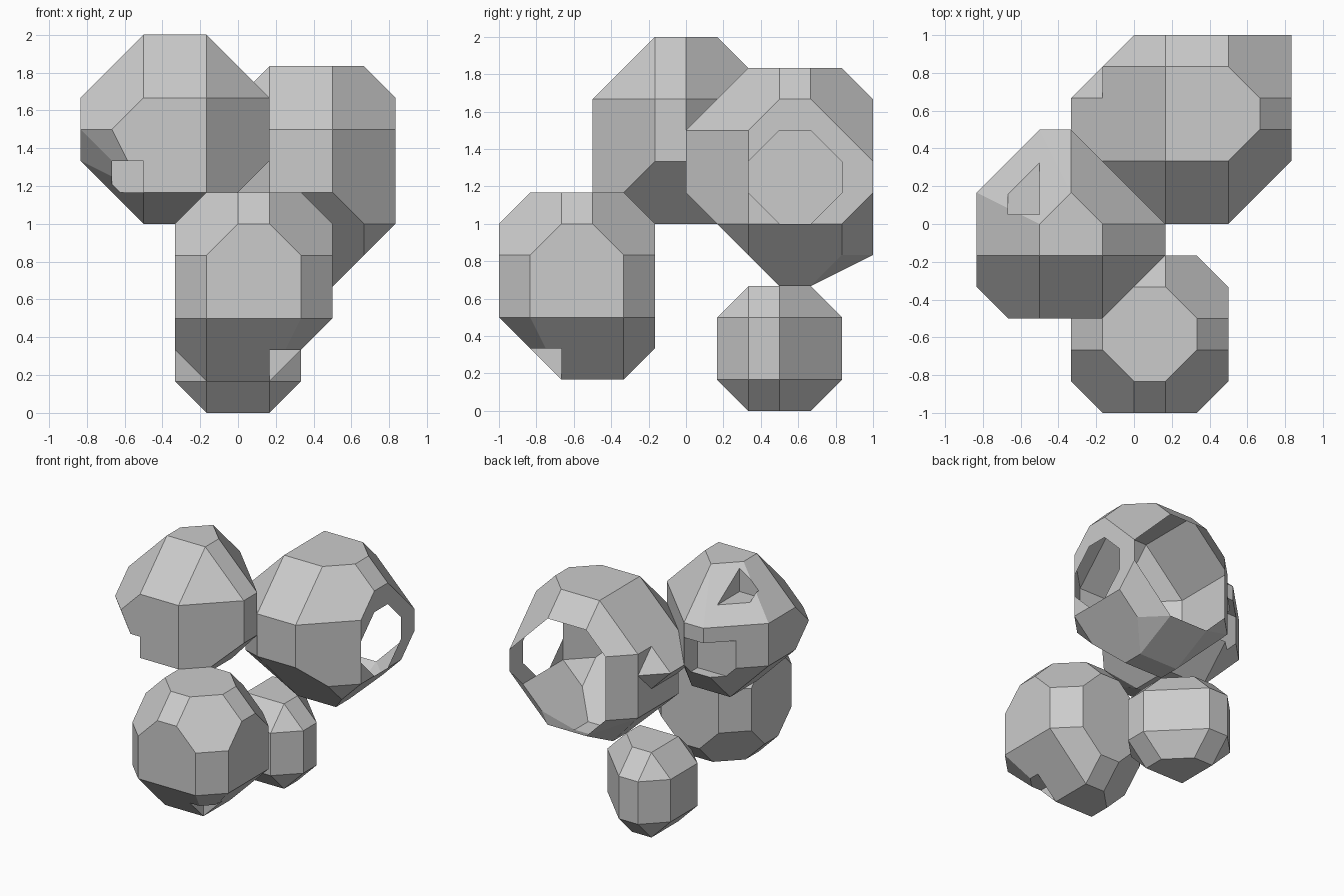
import bpy, bmesh
from math import radians

cube = bpy.data.objects.get("Cube")
if cube:
    bpy.data.objects.remove(cube, do_unlink=True)

U = 1 / 6  # modelling grid step

grey = bpy.data.materials.new("plain_grey")
grey.use_nodes = True
COLOUR = (0.6, 0.6, 0.6, 1)
grey.diffuse_color = COLOUR
grey.node_tree.nodes["Principled BSDF"].inputs["Base Color"].default_value = COLOUR


def hull(name, levels, edit=None):
    """Faceted solid wrapped round the outline corners given at each height."""
    bm = bmesh.new()
    for heights, outline in levels:
        for z in heights:
            for x, y in outline:
                bm.verts.new((x * U, y * U, z * U))
    res = bmesh.ops.convex_hull(bm, input=bm.verts[:])
    spare = {g for g in res["geom_interior"] + res["geom_unused"]
             if isinstance(g, bmesh.types.BMVert)}
    bmesh.ops.delete(bm, geom=list(spare), context='VERTS')
    bmesh.ops.dissolve_limit(bm, angle_limit=radians(1), verts=bm.verts[:], edges=bm.edges[:])
    bmesh.ops.recalc_face_normals(bm, faces=bm.faces[:])
    if edit:
        edit(bm)
    mesh = bpy.data.meshes.new(name)
    bm.to_mesh(mesh)
    bm.free()
    mesh.materials.append(grey)
    ob = bpy.data.objects.new(name, mesh)
    bpy.context.collection.objects.link(ob)
    return ob


def notch(ob, low, high):
    """Carve a box-shaped dent out of a solid."""
    (x0, y0, z0), (x1, y1, z1) = low, high
    cutter = hull("notch_cutter", [((z0, z1), [(x0, y0), (x1, y0), (x1, y1), (x0, y1)])])
    cutter.hide_render = True
    mod = ob.modifiers.new("notch", 'BOOLEAN')
    mod.operation = 'DIFFERENCE'
    mod.object = cutter
    bpy.context.view_layer.objects.active = ob
    bpy.ops.object.modifier_apply(modifier=mod.name)
    bpy.data.objects.remove(cutter, do_unlink=True)


def open_shell(bm):
    """Open the back, and leave a rim round an eight-sided side hole."""
    side, back = 5 * U, 6 * U
    gone = [f for f in bm.faces
            if all(abs(v.co.y - back) < 1e-4 for v in f.verts)
            or all(abs(v.co.x - side) < 1e-4 for v in f.verts)]
    bmesh.ops.delete(bm, geom=gone, context='FACES')
    rim = [(4, 6), (5, 6), (6, 7), (6, 8), (4, 10), (3, 10), (2, 9),
           (2, 8), (3, 9), (4, 9), (5, 8), (5, 7)]
    corner = [(2, 6), (3, 6), (2, 7)]
    for loop in (rim, corner):
        bm.faces.new([bm.verts.new((side, y * U, z * U)) for y, z in loop])


# Lower front ball, with a nick in its lower corner
front = hull("front_ball", [
    ((7,), [(-1, -4), (0, -5), (1, -5), (2, -4), (2, -3), (1, -2), (0, -2), (-1, -3)]),
    ((6,), [(0, -6), (1, -6), (3, -4), (3, -3), (1, -1), (0, -1), (-2, -3), (-2, -4)]),
    ((5, 3), [(-1, -6), (2, -6), (3, -5), (3, -2), (2, -1), (-1, -1), (-2, -2), (-2, -5)]),
    ((2,), [(-2, -4), (-2, -3), (0, -1), (1, -1)]),
    ((1,), [(-1, -4), (1, -4), (1, -2), (0, -2), (-1, -3)]),
])
notch(front, (1, -5.2, 0.8), (2.2, -4, 2))

# Small ball at the lower back
hull("small_back_ball", [
    ((4, 0), [(-1, 2), (1, 2), (1, 3), (0, 4), (-1, 4)]),
    ((3, 1), [(-1, 1), (1, 1), (2, 2), (2, 3), (0, 5), (-1, 5), (-2, 4), (-2, 2)]),
])

# Upper ball with small dents
upper = hull("upper_ball", [
    ((12,), [(-3, -1), (-1, -1), (-1, 0), (-2, 1), (-3, 0)]),
    ((10,), [(-3, -3), (-1, -3), (1, -1), (1, 0), (-2, 3), (-3, 3), (-5, 1), (-5, -1)]),
    ((9,), [(-5, -2), (-4, -3)]),
    ((8,), [(-5, -1), (-5, 1), (-3, -3), (-1, -3), (1, -1), (1, 0), (-2, 3), (-3, 3)]),
    ((7,), [(-4, -1), (-4, 1), (-3, -3), (-1, -3), (0, -2), (-3, 2), (-2, 2)]),
    ((6,), [(-3, -1), (-1, -1), (-1, 1), (-3, 1)]),
])
notch(upper, (-4, -3.2, 7), (-3, -1.5, 8))
notch(upper, (-4, 0.3, 10.7), (-3, 2, 12.2))
notch(upper, (-4.2, 2, 7.5), (-2, 3.2, 9.3))

# Hollow ball, open at the back and side
hull("hollow_ball", [
    ((11,), [(1, 2), (3, 2), (4, 3), (4, 4), (3, 5), (1, 5)]),
    ((10,), [(5, 3), (5, 4), (3, 6), (1, 6)]),
    ((9,), [(1, 0), (3, 0), (5, 2), (0, 6), (-1, 5), (-1, 2)]),
    ((8,), [(5, 6)]),
    ((7,), [(1, 0), (3, 0), (5, 6)]),
    ((6,), [(4, 1), (5, 2), (5, 5), (0, 6), (-1, 5), (-1, 2)]),
    ((5,), [(4, 2), (4, 5), (3, 6), (1, 6)]),
    ((4,), [(1, 3), (3, 3), (3, 4), (1, 4)]),
], open_shell)

# Small bridge between the two upper balls
hull("bridge", [
    ((9, 7), [(-1, 2), (-1, 4)]),
    ((8,), [(-2, 2), (-2, 4), (-1, 5)]),
])
